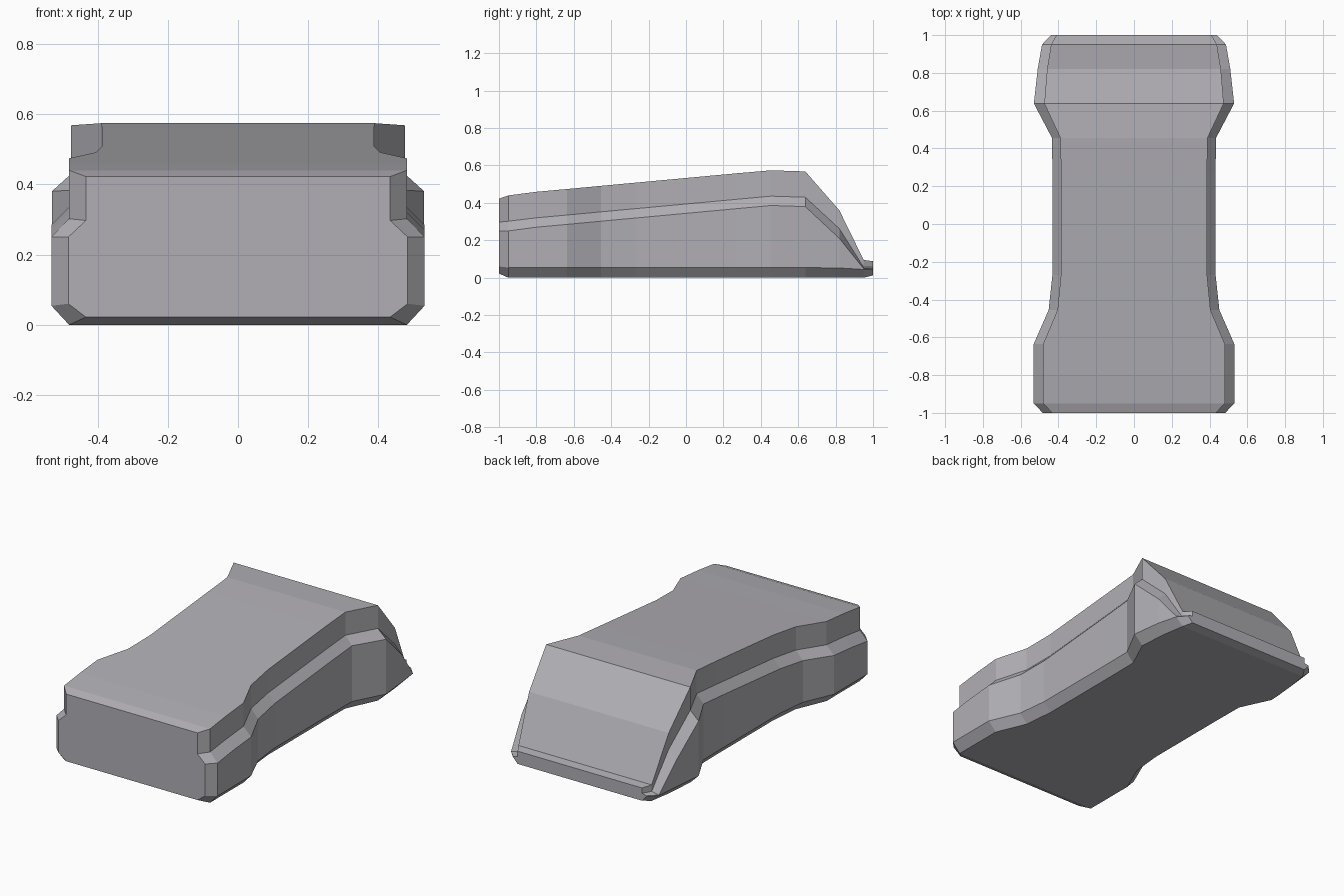
import bpy, bmesh

# Stations along the body: y, outer half width, inset of top and underside,
# underside z, lower chamfer z, ledge outer z, ledge inner z, top z
stations = [
    (-1.00, 0.483, 0.050, 0.022, 0.060, 0.250, 0.297, 0.422),
    (-0.95, 0.531, 0.050, 0.000, 0.054, 0.250, 0.302, 0.440),
    (-0.80, 0.531, 0.050, 0.000, 0.054, 0.270, 0.320, 0.459),
    (-0.635, 0.531, 0.050, 0.000, 0.054, 0.285, 0.335, 0.474),
    (-0.455, 0.452, 0.047, 0.000, 0.054, 0.302, 0.352, 0.491),
    (-0.27, 0.432, 0.045, 0.000, 0.054, 0.319, 0.369, 0.508),
    (0.27, 0.432, 0.045, 0.000, 0.054, 0.369, 0.419, 0.558),
    (0.455, 0.434, 0.045, 0.000, 0.054, 0.386, 0.436, 0.574),
    (0.638, 0.530, 0.055, 0.000, 0.054, 0.380, 0.430, 0.568),
    (0.82, 0.510, 0.050, 0.000, 0.052, 0.210, 0.262, 0.360),
    (0.95, 0.487, 0.048, 0.000, 0.044, 0.048, 0.056, 0.095),
    (1.00, 0.440, 0.030, 0.012, 0.045, 0.049, 0.056, 0.088),
]


def section(bm, y, w, inset, z0, z1, z2, z3, z4):
    """Closed stepped cross-section, mirrored about x = 0."""
    n = w - inset
    half = [(n, z0), (w, z1), (w, z2), (n, z3), (n, z4)]
    ring = half + [(-x, z) for x, z in reversed(half)]
    return [bm.verts.new((x, y, z)) for x, z in ring]


# Stepped, waisted body lofted from front to back
bm = bmesh.new()
rings = [section(bm, *s) for s in stations]
for a, b in zip(rings, rings[1:]):
    for i in range(len(a)):
        j = (i + 1) % len(a)
        bm.faces.new((a[i], a[j], b[j], b[i]))
bm.faces.new(rings[0])
bm.faces.new(rings[-1])
bmesh.ops.recalc_face_normals(bm, faces=bm.faces)

mesh = bpy.data.meshes.new("body")
bm.to_mesh(mesh)
bm.free()
body = bpy.data.objects.new("body", mesh)
bpy.context.collection.objects.link(body)

# Dark, slightly cool grey finish
finish = bpy.data.materials.new("dark_grey")
finish.diffuse_color = (0.44, 0.43, 0.46, 1.0)
mesh.materials.append(finish)
